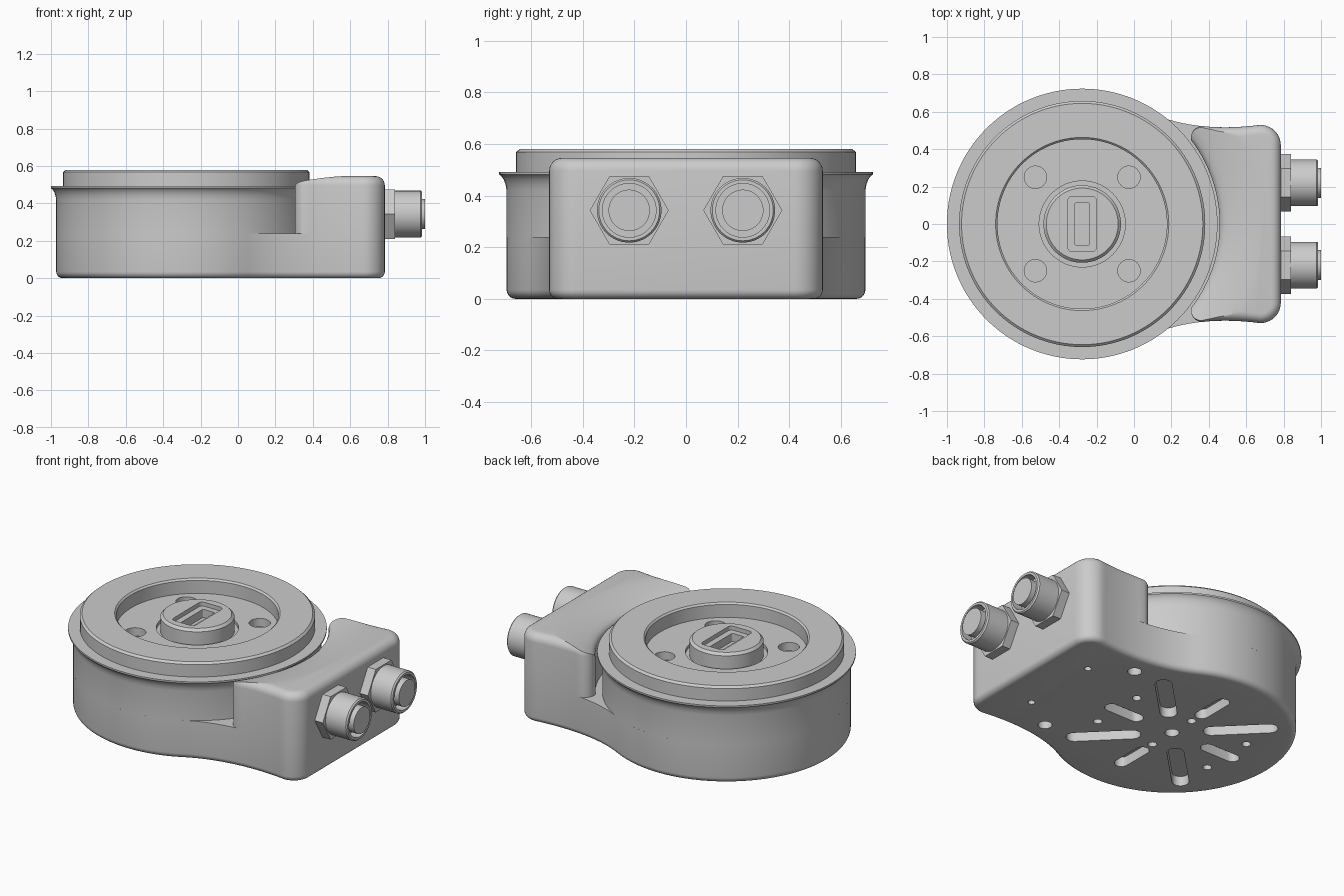
import bpy, bmesh
from math import sin, cos, pi, radians
from mathutils import Matrix, Vector

if "Cube" in bpy.data.objects:
    bpy.data.objects.remove(bpy.data.objects["Cube"])

CX = -0.277          # axis of the round body
R = 0.695            # body radius


def finish(name, bm):
    bmesh.ops.recalc_face_normals(bm, faces=bm.faces)
    me = bpy.data.meshes.new(name)
    bm.to_mesh(me)
    bm.free()
    ob = bpy.data.objects.new(name, me)
    bpy.context.collection.objects.link(ob)
    return ob


def lathe(name, profile, steps=128, matrix=Matrix.Identity(4)):
    """Revolve (radius, height) points around z, then place with matrix."""
    bm = bmesh.new()
    rings = []
    for r, z in profile:
        n = 1 if r == 0 else steps
        rings.append([bm.verts.new((r * cos(2 * pi * i / steps), r * sin(2 * pi * i / steps), z))
                      for i in range(n)])
    for a, b in zip(rings, rings[1:]):
        for i in range(steps):
            j = (i + 1) % steps
            quad = [a[i % len(a)], a[j % len(a)], b[j % len(b)], b[i % len(b)]]
            bm.faces.new(list(dict.fromkeys(quad)))
    bm.transform(matrix)
    return finish(name, bm)


def prism(name, outline, z0, z1, bevel_z=None, bevel=0.0):
    """Extrude a flat outline and optionally round its rim at bevel_z."""
    bm = bmesh.new()
    face = bm.faces.new([bm.verts.new((x, y, z0)) for x, y in outline])
    ext = bmesh.ops.extrude_face_region(bm, geom=[face])
    for v in ext["geom"]:
        if isinstance(v, bmesh.types.BMVert):
            v.co.z = z1
    bmesh.ops.recalc_face_normals(bm, faces=bm.faces)
    if bevel:
        rim = [e for e in bm.edges if all(abs(v.co.z - bevel_z) < 1e-5 for v in e.verts)]
        bmesh.ops.bevel(bm, geom=rim, offset=bevel, segments=6, profile=0.5, affect='EDGES')
    return finish(name, bm)


def arc(cx, cy, r, a0, a1, n):
    return [(cx + r * cos(radians(a0 + (a1 - a0) * i / n)),
             cy + r * sin(radians(a0 + (a1 - a0) * i / n))) for i in range(n + 1)]


def slot(x, y, length, width, angle=0):
    """Stadium outline centred at (x, y)."""
    h = (length - width) / 2
    pts = arc(h, 0, width / 2, -90, 90, 10) + arc(-h, 0, width / 2, 90, 270, 10)
    c, s = cos(radians(angle)), sin(radians(angle))
    return [(x + c * u - s * v, y + s * u + c * v) for u, v in pts]


def rounded_rect(x, y, w, h, r):
    pts = []
    for sx, sy, a in ((1, 1, 0), (-1, 1, 90), (-1, -1, 180), (1, -1, 270)):
        pts += arc(x + sx * (w / 2 - r), y + sy * (h / 2 - r), r, a, a + 90, 5)
    return pts


def cut(target, cutter):
    cutter.hide_render = True
    mod = target.modifiers.new("cut", 'BOOLEAN')
    mod.operation, mod.solver, mod.object = 'DIFFERENCE', 'EXACT', cutter
    bpy.context.view_layer.objects.active = target
    bpy.ops.object.modifier_apply(modifier=mod.name)
    bpy.data.objects.remove(cutter)


def hole(x, y, r):
    return arc(x, y, r, 0, 345, 23)


def mirrored(half):
    return half + [(x, -y) for x, y in reversed(half) if abs(y) > 1e-6]


# Side blend from the round body to the connector pod, then the pod corner
p = [Vector(q) for q in ((CX + R * cos(radians(62)), R * sin(radians(62))),
                         (0.226, 0.52), (0.45, 0.50), (0.675, 0.53))]
blend = []
for i in range(1, 24):
    t = i / 24
    q = p[0] * (1 - t) ** 3 + p[1] * 3 * t * (1 - t) ** 2 + p[2] * 3 * t * t * (1 - t) + p[3] * t ** 3
    blend.append((q.x, q.y))
corner = arc(0.675, 0.42, 0.11, 90, 0, 10)

# Base plate with slots and screw holes underneath
base = prism("base", mirrored(arc(CX, 0, R, 180, 62, 48) + blend + corner), 0, 0.24, 0, 0.035)
cuts = []
for k in range(4):
    a = 90 * k
    d = radians(a + 45)
    cuts.append(slot(CX + 0.385 * cos(d), 0.385 * sin(d), 0.42, 0.095, a + 45))
    d = radians(a)
    cuts.append(slot(CX + 0.35 * cos(d), 0.35 * sin(d), 0.26, 0.08, a))
cuts.append(hole(CX, 0, 0.04))
for s in (-1, 1):
    cuts.append(hole(CX, s * 0.17, 0.025))
    for x, y, r in ((0.40, 0.17, 0.025), (-0.40, 0.17, 0.025), (0.82, 0.245, 0.02), (0.60, 0.39, 0.04)):
        cuts.append(hole(CX + x, s * y, r))
for outline in cuts:
    cut(base, prism("base_cutter", outline, -0.05, 0.06))

# Turned upper body: flared rim, top ring, recess and hub
body = lathe("upper_body", [
    (0, 0.24), (R, 0.24), (R, 0.42), (0.699, 0.443), (0.706, 0.462), (0.716, 0.476),
    (0.7235, 0.482), (0.7235, 0.492), (0.658, 0.492), (0.658, 0.568), (0.645, 0.58),
    (0.463, 0.58), (0.453, 0.57), (0.453, 0.49), (0.23, 0.49), (0.23, 0.47),
    (0.207, 0.47), (0.207, 0.56), (0.192, 0.575), (0, 0.575)],
    matrix=Matrix.Translation((CX, 0, 0)))
for sx in (-1, 1):
    for sy in (-1, 1):
        cut(body, prism("bolt_cutter", hole(CX + 0.25 * sx, 0.25 * sy, 0.06), 0.44, 0.53))
cut(body, prism("key_cutter", rounded_rect(CX, 0, 0.155, 0.295, 0.025), 0.55, 0.65))
cut(body, prism("key_slot_cutter", rounded_rect(CX, 0, 0.08, 0.225, 0.008), 0.50, 0.60))

# Connector pod, dished around the round body
pod_half = arc(0.365, 0.464, 0.06, 180, 90, 6) + [q for q in blend if q[0] > 0.38] + corner
pod = prism("connector_pod", mirrored(pod_half), 0.24, 0.546, 0.546, 0.05)
cut(pod, lathe("pod_cutter", [
    (0, 0.2), (0.735, 0.2), (0.735, 0.475), (0.742, 0.49), (0.758, 0.502), (0.79, 0.514),
    (0.83, 0.525), (0.88, 0.536), (0.93, 0.543), (0.98, 0.548), (0.98, 0.7), (0, 0.7)],
    matrix=Matrix.Translation((CX, 0, 0))))

# Two threaded sockets with hex nuts
for side, y in (("front", -0.22), ("back", 0.22)):
    place = Matrix.Translation((0, y, 0.343)) @ Matrix.Rotation(pi / 2, 4, 'Y')
    turned = place @ Matrix.Rotation(pi / 2, 4, 'Z')
    lathe("hex_nut_" + side, [(0, 0.77), (0.153, 0.77), (0.153, 0.84), (0, 0.84)], 6, turned)
    lathe("socket_" + side, [
        (0, 0.83), (0.125, 0.83), (0.125, 0.977), (0.118, 0.985), (0.104, 0.985),
        (0.104, 0.92), (0.08, 0.92), (0.08, 1.0), (0, 1.0)], 64, place)

# Smooth shading with sharp edges kept
for ob in bpy.context.collection.objects:
    ob.select_set(True)
bpy.context.view_layer.objects.active = body
bpy.ops.object.shade_smooth_by_angle(angle=radians(30))
